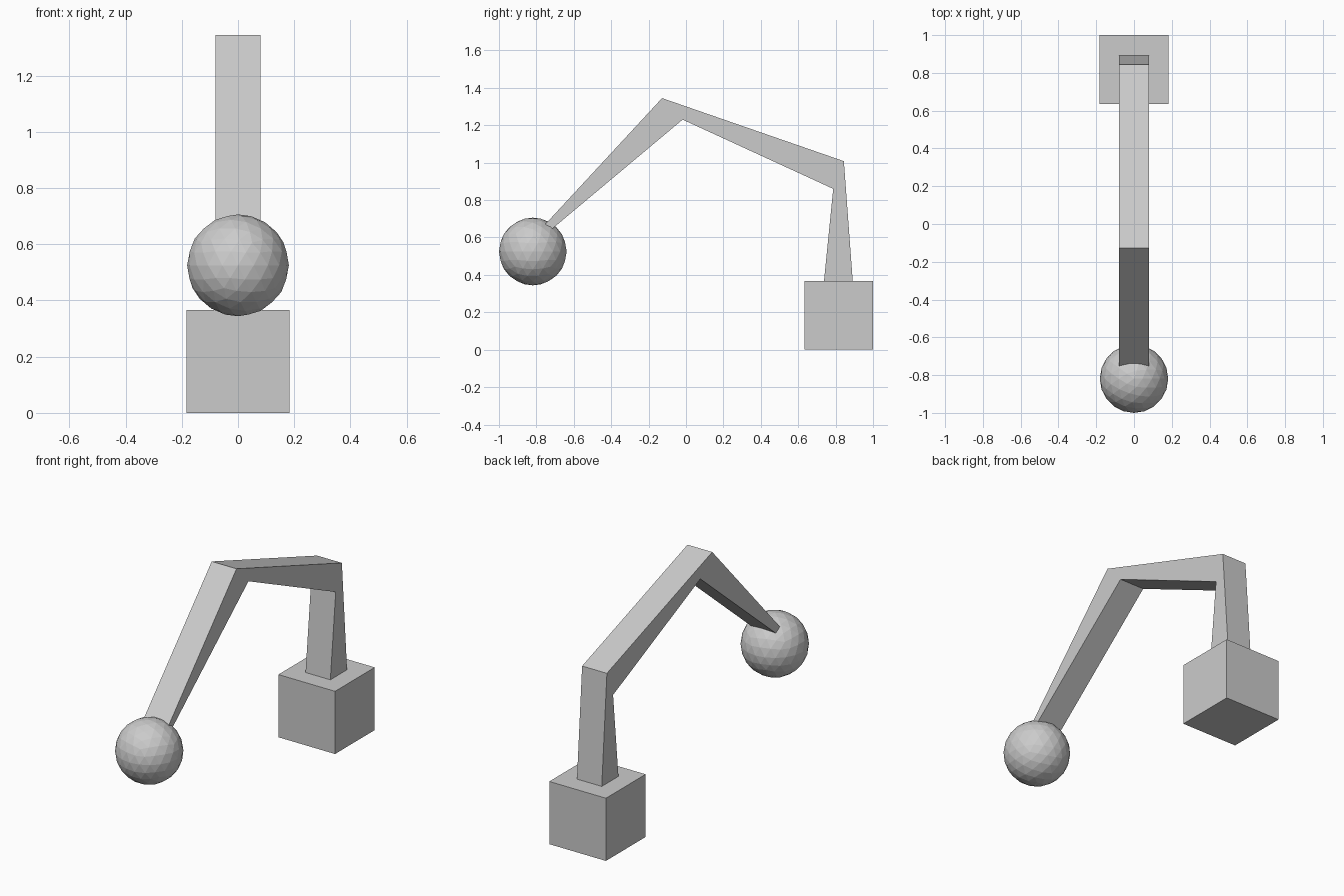
import bpy
import bmesh

cube = bpy.data.objects.get("Cube")
if cube:
    bpy.data.objects.remove(cube, do_unlink=True)

grey = bpy.data.materials.new("light grey")
grey.use_nodes = True
colour = (0.6, 0.6, 0.6, 1)
grey.diffuse_color = colour
grey.node_tree.nodes["Principled BSDF"].inputs["Base Color"].default_value = colour


def add_part(name, bm, location=(0, 0, 0)):
    bmesh.ops.recalc_face_normals(bm, faces=bm.faces)
    mesh = bpy.data.meshes.new(name)
    bm.to_mesh(mesh)
    bm.free()
    mesh.materials.append(grey)
    part = bpy.data.objects.new(name, mesh)
    part.location = location
    bpy.context.collection.objects.link(part)


# Square base block
bm = bmesh.new()
bmesh.ops.create_cube(bm, size=0.366)
add_part("base", bm, (0, 0.817, 0.183))

# Faceted ball at the end of the arm
bm = bmesh.new()
bmesh.ops.create_icosphere(bm, subdivisions=3, radius=0.181)
add_part("ball", bm, (0, -0.819, 0.525))

# Bent arm: outer and inner (y, z) points at the foot, elbow, peak and tip
outer = [(0.892, 0.36), (0.844, 1.008), (-0.128, 1.345), (-0.79, 0.63)]
inner = [(0.737, 0.36), (0.787, 0.86), (-0.018, 1.23), (-0.755, 0.613)]
half_width = 0.08
bm = bmesh.new()
rings = []
for (yo, zo), (yi, zi) in zip(outer, inner):
    corners = [(-half_width, yo, zo), (half_width, yo, zo),
               (half_width, yi, zi), (-half_width, yi, zi)]
    rings.append([bm.verts.new(c) for c in corners])
for a, b in zip(rings, rings[1:]):
    for i in range(4):
        j = (i + 1) % 4
        bm.faces.new((a[i], a[j], b[j], b[i]))
bm.faces.new(rings[0])
bm.faces.new(rings[-1])
add_part("arm", bm)
